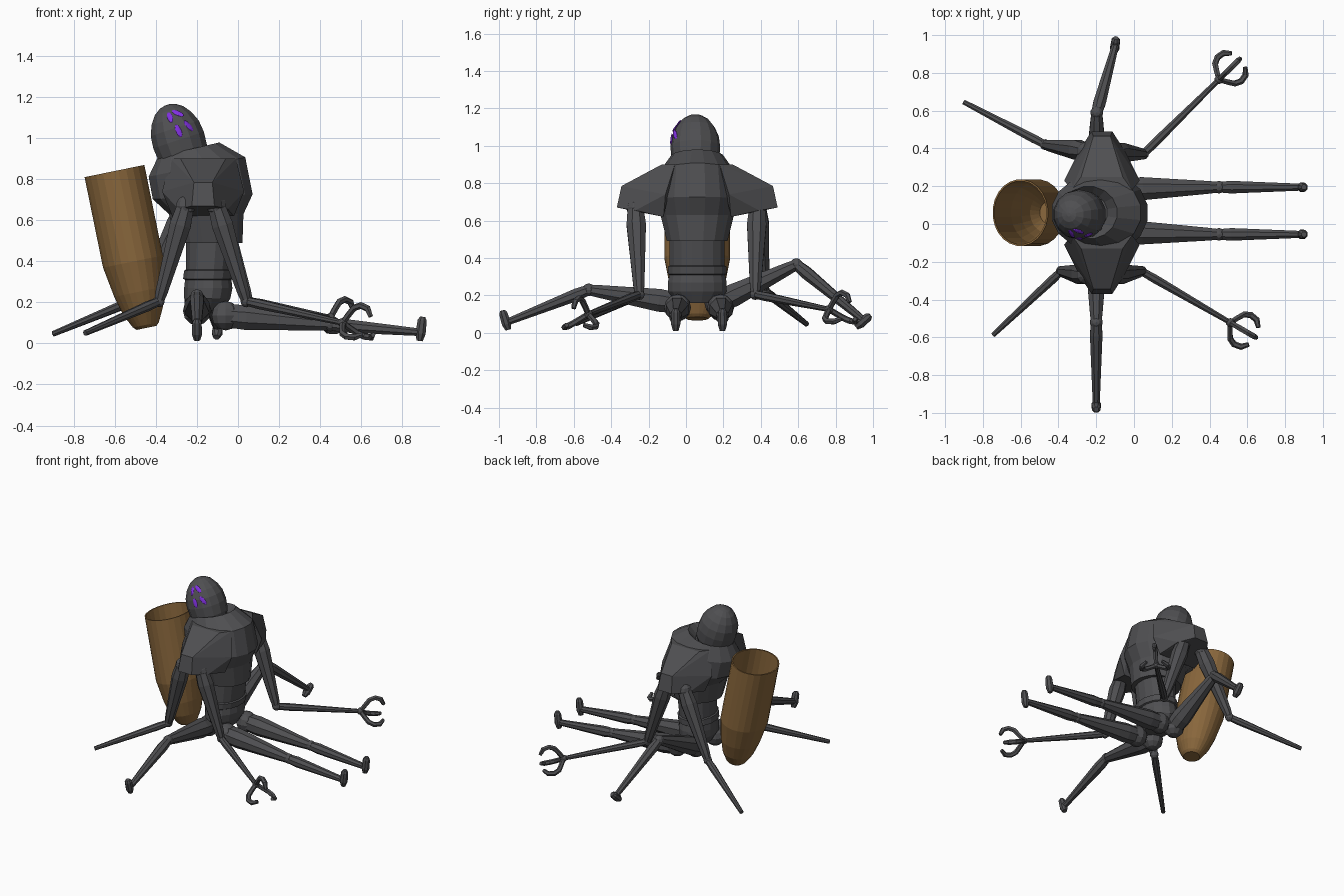
import bpy, bmesh, math
from mathutils import Vector as V, Matrix
from mathutils.bvhtree import BVHTree

if "Cube" in bpy.data.objects:
    bpy.data.objects.remove(bpy.data.objects["Cube"])

CY = 0.06   # symmetry plane of the body


def material(name, rgb):
    m = bpy.data.materials.new(name)
    m.diffuse_color = (*rgb, 1)
    m.use_nodes = True
    m.node_tree.nodes["Principled BSDF"].inputs["Base Color"].default_value = m.diffuse_color
    return m


GREY = material("dark grey", (0.078, 0.078, 0.083))
BROWN = material("leather brown", (0.25, 0.135, 0.045))
PURPLE = material("violet", (0.22, 0.03, 0.75))


def finish(name, bm, mat):
    bmesh.ops.recalc_face_normals(bm, faces=bm.faces)
    me = bpy.data.meshes.new(name)
    bm.to_mesh(me)
    me.materials.append(mat)
    ob = bpy.data.objects.new(name, me)
    bpy.context.collection.objects.link(ob)
    return ob


def loft(rings, n):
    """Skin elliptical rings (centre, u axis, v axis) and cap both ends."""
    bm = bmesh.new()
    loops = []
    for c, u, v in rings:
        loops.append([bm.verts.new(c + u * math.cos(2 * math.pi * (i + .5) / n)
                                   + v * math.sin(2 * math.pi * (i + .5) / n)) for i in range(n)])
    for a, b in zip(loops, loops[1:]):
        for i in range(n):
            j = (i + 1) % n
            bm.faces.new((a[i], a[j], b[j], b[i]))
    bm.faces.new(loops[0])
    bm.faces.new(loops[-1])
    return bm


def limb(name, pts, radii, n=8):
    """Tapered tube through points."""
    pts = [V(p) for p in pts]
    rings = []
    ref = None
    for i, p in enumerate(pts):
        t = (pts[min(i + 1, len(pts) - 1)] - pts[max(i - 1, 0)]).normalized()
        if ref is None:
            ref = V((0, 0, 1)) if abs(t.z) < .8 else V((0, 1, 0))
        u = ref.cross(t).normalized()
        v = t.cross(u)
        ref = v
        rings.append((p, u * radii[i], v * radii[i]))
    return finish(name, loft(rings, n), GREY)


def ball(name, p, r):
    bm = bmesh.new()
    bmesh.ops.create_uvsphere(bm, u_segments=10, v_segments=6, radius=r,
                              matrix=Matrix.Translation(V(p)))
    return finish(name, bm, GREY)


def body(name, sections, n=16):
    """Sections: centre x, z, radius x, radius y, slope along x."""
    return finish(name, loft([(V((x, CY, z)), V((rx, 0, rx * s)), V((0, ry, 0)))
                              for x, z, rx, ry, s in sections], n), GREY)


# torso
body("chest", [(-.24, .90, .10, .10, .23), (-.24, .945, .152, .14, .23),
               (-.20, .86, .24, .20, .20), (-.172, .715, .248, .222, .05),
               (-.155, .63, .185, .20, 0), (-.14, .49, .165, .165, 0)])
body("waist", [(-.13, .52, .125, .15, 0), (-.14, .36, .115, .15, 0),
               (-.14, .355, .125, .16, 0), (-.145, .315, .125, .16, 0),
               (-.145, .31, .115, .152, 0), (-.145, .27, .12, .16, 0),
               (-.15, .22, .115, .16, 0), (-.15, .16, .08, .11, 0)])

# shoulder wedges
for side, s in (("left", 1), ("right", -1)):
    bm = bmesh.new()
    for dx, dy, z in ((.16, .12, .90), (.11, .19, .90), (.20, .17, .74), (.15, .18, .62),
                      (.045, .405, .785), (.055, .43, .67), (.12, .33, .655)):
        for k in (1, -1):
            bm.verts.new((-.17 + k * dx, CY + s * dy, z))
    bmesh.ops.convex_hull(bm, input=bm.verts)
    finish(side + "_shoulder", bm, GREY)

# head: dome on a tilted axis
axis = V((-.31, 0, .95)).normalized()
side = V((axis.z, 0, -axis.x))
base = V((-.268, CY - .01, .925))
bm = loft([(base + axis * t, side * r, V((0, r, 0))) for t, r in
           ((-.03, .115), (0, .127), (.07, .133), (.13, .126), (.18, .105),
            (.22, .075), (.243, .04), (.25, .01))], 14)
bmesh.ops.recalc_face_normals(bm, faces=bm.faces)
tree = BVHTree.FromBMesh(bm)
finish("head", bm, GREY)

# eyes: thin plates on the side of the head
for i, (x, z, dx, dz) in enumerate(((-.33, 1.10, 5, -10), (-.293, 1.12, 11, -8),
                                    (-.243, 1.06, 10, -8), (-.29, 1.035, 5, -12))):
    hit, nrm, _, _ = tree.ray_cast(V((x, -2, z)), V((0, 1, 0)))
    d = V((dx, 0, dz))
    d = (d - nrm * d.dot(nrm)).normalized()
    w = nrm.cross(d)
    m = Matrix((w * .014, d * .034, nrm * .0048)).transposed().to_4x4()
    m.translation = hit + nrm * .003
    bm = bmesh.new()
    bmesh.ops.create_uvsphere(bm, u_segments=10, v_segments=6, radius=1, matrix=m)
    finish("eye_%d" % (i + 1), bm, PURPLE)

# open quiver on the back
down = V((.2, 0, -.98)).normalized()
across = V((.98, 0, .2)).normalized()
top = V((-.602, CY, .84))
profile = ((.78, .05), (.765, .065), (.70, .098), (.60, .125), (.45, .150), (0, .150),
           (0, .142), (.45, .142), (.60, .117), (.70, .09), (.76, .05))
finish("quiver", loft([(top + down * t, across * r, V((0, r * 1.18, 0)))
                       for t, r in profile], 24), BROWN)


# legs: hip, knee, ankle, foot heel and toe
def leg(name, hip, knee, ankle, heel, toe):
    h, k, a = V(hip), V(knee), V(ankle)
    ball(name + "_hip", hip, .072)
    limb(name + "_thigh", [h, h.lerp(k, .2), h.lerp(k, .9), k], [.06, .066, .036, .03])
    ball(name + "_knee", knee, .034)
    limb(name + "_shin", [k, k.lerp(a, .15), a], [.03, .036, .02])
    e, t = V(heel), V(toe)
    limb(name + "_foot", [e, e.lerp(t, .3), e.lerp(t, .85), t], [.016, .027, .024, .014])


for nm, s in (("left", 1), ("right", -1)):
    y = CY + .01 + s * .125
    leg(nm + "_front_leg", (-.06, y - s * .01, .135), (.45, y, .092), (.88, y, .055),
        (.885, y, .012), (.9, y, .13))
leg("right_side_leg", (-.2, -.05, .16), (-.2, -.52, .23), (-.2, -.95, .06),
    (-.2, -.95, .016), (-.2, -.982, .12))
leg("left_side_leg", (-.2, .17, .16), (-.197, .59, .365), (-.1, .94, .075),
    (-.105, .91, .03), (-.095, .985, .095))


# arms: shoulder, elbow, wrist
def arm(name, shoulder, elbow, wrist):
    s, e, w = V(shoulder), V(elbow), V(wrist)
    ball(name + "_joint", shoulder, .05)
    limb(name + "_upper", [s, s.lerp(e, .2), s.lerp(e, .9), e], [.045, .056, .032, .025])
    ball(name + "_elbow", elbow, .029)
    limb(name + "_lower", [e, e.lerp(w, .15), w], [.022, .025, .014])


def claw(name, elbow, wrist):
    """Three hooked fingers around the wrist direction."""
    w = V(wrist)
    d = (w - V(elbow)).normalized()
    u = V((0, 0, 1)).cross(d).normalized()
    up = d.cross(u)
    ball(name + "_palm", wrist, .024)
    for i, ang in enumerate((90, 210, 330)):
        o = u * math.cos(math.radians(ang)) + up * math.sin(math.radians(ang))
        pts = [w + d * a + o * b for a, b in
               ((0, 0), (.025, .045), (.05, .085), (.085, .103), (.125, .095), (.15, .06))]
        limb("%s_finger_%d" % (name, i + 1), pts, [.016, .016, .017, .017, .017, .012], 6)


arm("right_back_arm", (-.255, -.27, .67), (-.385, -.25, .205), (-.745, -.587, .05))
arm("left_back_arm", (-.255, .385, .67), (-.47, .42, .225), (-.9, .645, .047))
for nm, sh, el, wr in (("right", (-.105, -.27, .67), (.04, -.25, .205), (.51, -.522, .10)),
                       ("left", (-.105, .38, .67), (.05, .37, .205), (.45, .765, .125))):
    arm(nm + "_front_arm", sh, el, wr)
    claw(nm + "_claw", el, wr)
